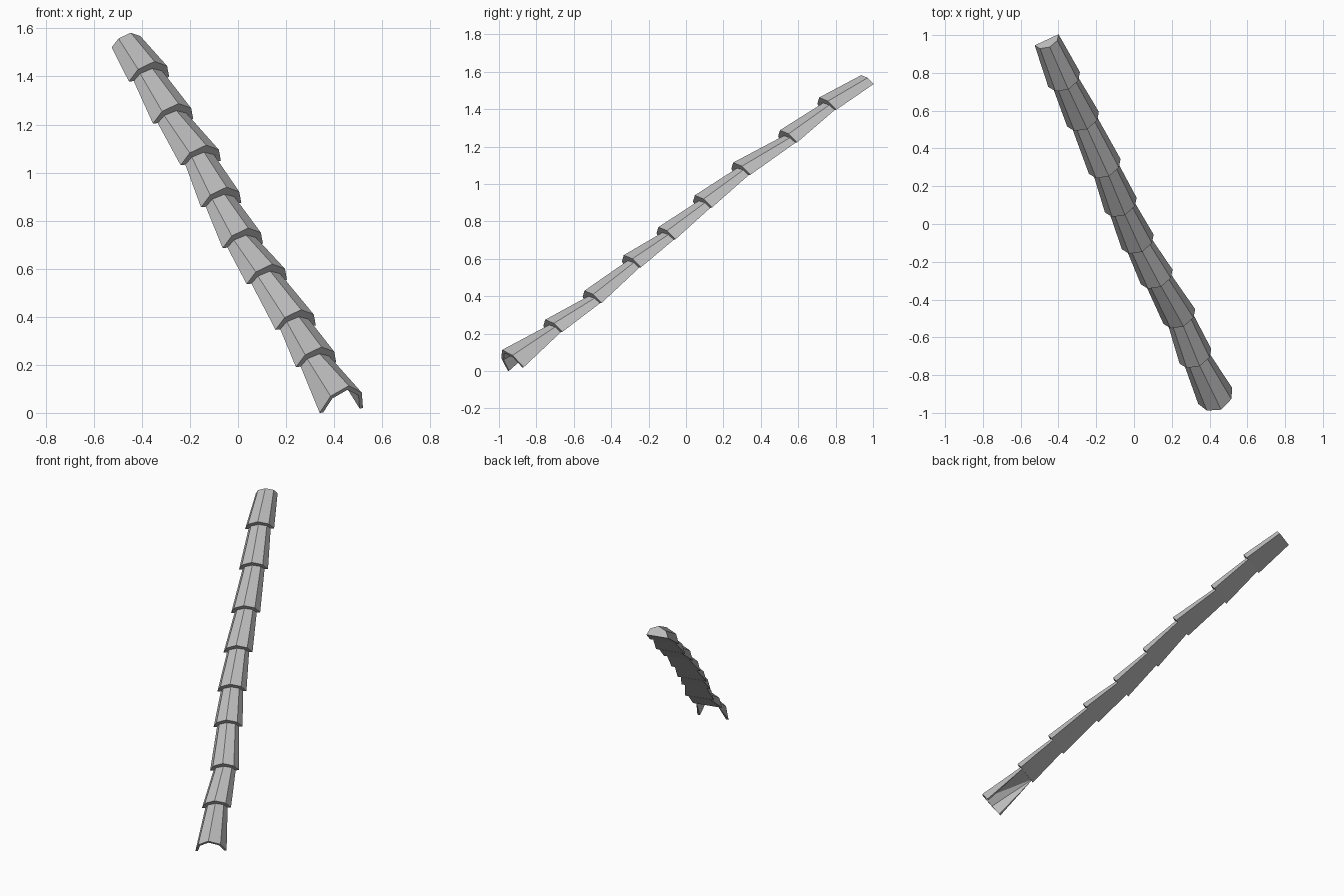
import bpy
import bmesh
from mathutils import Vector

cube = bpy.data.objects.get("Cube")
if cube:
    bpy.data.objects.remove(cube, do_unlink=True)

clay = bpy.data.materials.new("plain grey")
clay.use_nodes = True
grey = (0.52, 0.52, 0.52, 1)
clay.diffuse_color = grey
clay.node_tree.nodes["Principled BSDF"].inputs["Base Color"].default_value = grey

SIDE = Vector((0.9, 0.42, 0.1)).normalized()   # across the ridge
UP = Vector((0.24, -0.56, 0.79)).normalized()  # out of the roof
ARCH = [(-1, 0), (-0.72, 0.65), (0, 1), (0.72, 0.65), (1, 0)]


def arch(bm, centre, half_width, height):
    return [bm.verts.new(centre + SIDE * a * half_width + UP * b * height)
            for a, b in ARCH]


def ridge_tile(name, start, end, low, high, hollow):
    """Tapered five-point arch, wide at its low end."""
    bm = bmesh.new()
    outer = arch(bm, start, *low)
    top = arch(bm, end, *high)
    for i in range(4):
        bm.faces.new((outer[i], outer[i + 1], top[i + 1], top[i]))
    bm.faces.new(top)
    left, right = top[0], top[-1]
    if hollow:
        # open mouth whose inner arch runs out to the flat upper end
        inner = arch(bm, start, low[0] * 0.84, low[1] * 0.84)
        for i in range(4):
            bm.faces.new((outer[i], inner[i], inner[i + 1], outer[i + 1]))
            bm.faces.new((inner[i], inner[i + 1], left if i < 2 else right))
        bm.faces.new((inner[2], left, right))
        bm.faces.new((outer[0], inner[0], left))
        bm.faces.new((outer[-1], inner[-1], right))
    else:
        bm.faces.new(outer)
        bm.faces.new((outer[0], outer[-1], right, left))
    bmesh.ops.recalc_face_normals(bm, faces=bm.faces)
    mesh = bpy.data.meshes.new(name)
    bm.to_mesh(mesh)
    bm.free()
    mesh.materials.append(clay)
    obj = bpy.data.objects.new(name, mesh)
    bpy.context.collection.objects.link(obj)


# slightly uneven course of tiles, lowest first
starts = [Vector(p) for p in (
    (0.43, -0.91, 0.01), (0.325, -0.70, 0.20), (0.24, -0.49, 0.355),
    (0.12, -0.28, 0.545), (0.02, -0.095, 0.695), (-0.07, 0.10, 0.865),
    (-0.155, 0.305, 1.04), (-0.27, 0.555, 1.213), (-0.37, 0.765, 1.388))]

last = len(starts) - 1
for i, start in enumerate(starts):
    if i < last:
        end = start + (starts[i + 1] - start) * 1.05
        high = (0.07, 0.055)
    else:
        end = start + Vector((-0.0925, 0.21, 0.14))
        high = (0.07, 0.068)
    low = (0.1, 0.13) if i == 0 else (0.093, 0.094)
    ridge_tile(f"ridge_tile_{i + 1}", start, end, low, high, i == 0)
